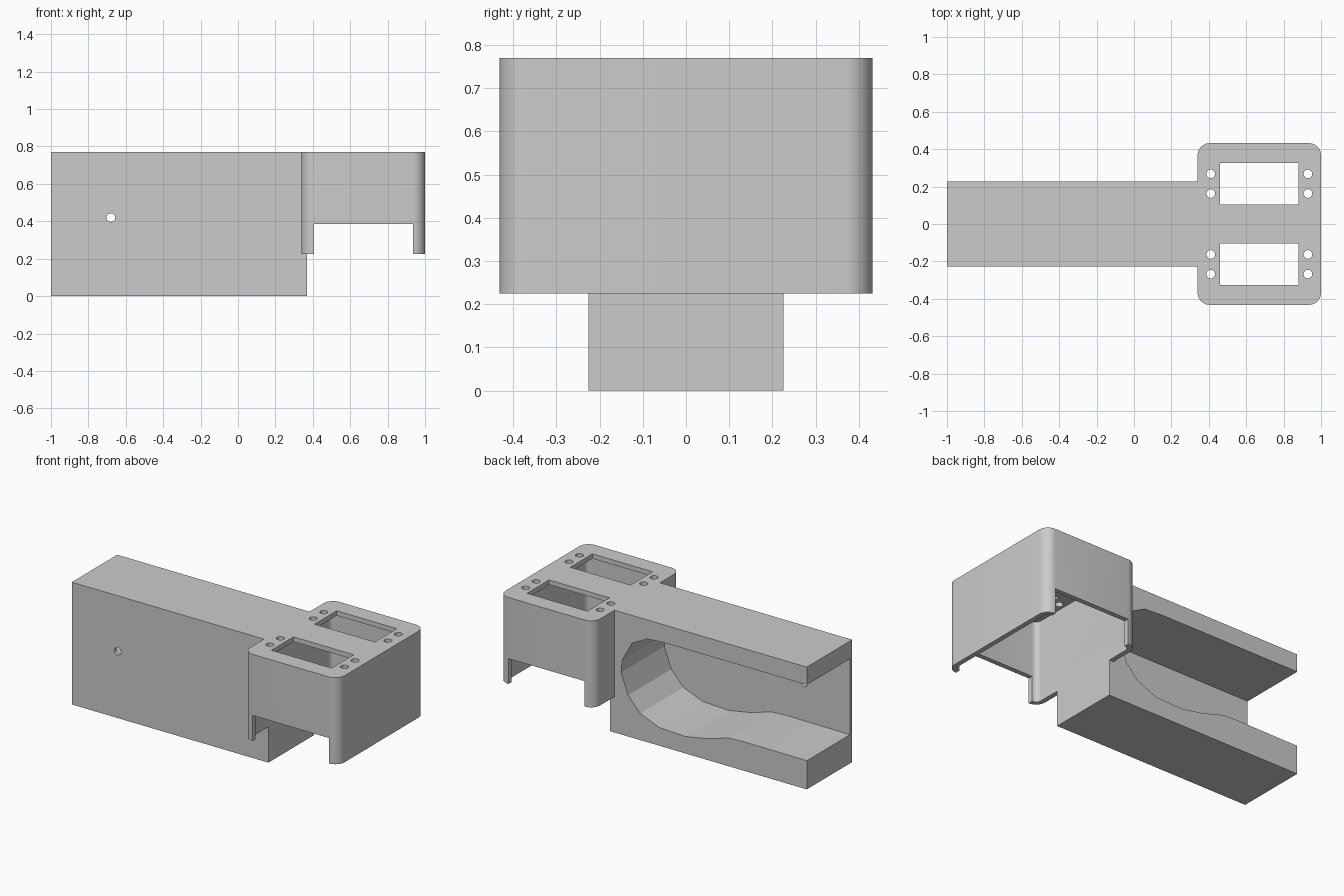
import bpy, bmesh, math
from mathutils import Matrix

if "Cube" in bpy.data.objects:
    bpy.data.objects.remove(bpy.data.objects["Cube"])


def prism(name, points, lo, hi, axis='Z'):
    """Extrude a 2D outline: (x, y) along z, or (x, z) along y."""
    place = (lambda a, b, t: (a, b, t)) if axis == 'Z' else (lambda a, b, t: (a, t, b))
    bm = bmesh.new()
    low = [bm.verts.new(place(a, b, lo)) for a, b in points]
    high = [bm.verts.new(place(a, b, hi)) for a, b in points]
    bm.faces.new(low)
    bm.faces.new(high)
    n = len(points)
    for i in range(n):
        j = (i + 1) % n
        bm.faces.new((low[i], low[j], high[j], high[i]))
    bmesh.ops.recalc_face_normals(bm, faces=bm.faces)
    mesh = bpy.data.meshes.new(name)
    bm.to_mesh(mesh)
    bm.free()
    obj = bpy.data.objects.new(name, mesh)
    bpy.context.collection.objects.link(obj)
    return obj


def rect(x0, x1, y0, y1):
    return [(x0, y0), (x1, y0), (x1, y1), (x0, y1)]


def rounded_rect(x0, x1, y0, y1, r, steps=10):
    pts = []
    corners = [(x1 - r, y1 - r), (x0 + r, y1 - r), (x0 + r, y0 + r), (x1 - r, y0 + r)]
    for k, (cx, cy) in enumerate(corners):
        for i in range(steps + 1):
            a = math.pi / 2 * (k + i / steps)
            pts.append((cx + r * math.cos(a), cy + r * math.sin(a)))
    return pts


def circle(cx, cy, r, n=40):
    return [(cx + r * math.cos(2 * math.pi * i / n),
             cy + r * math.sin(2 * math.pi * i / n)) for i in range(n)]


def combine(target, tool, operation='DIFFERENCE'):
    """Apply a boolean and discard the tool object."""
    mod = target.modifiers.new(tool.name, 'BOOLEAN')
    mod.operation = operation
    mod.solver = 'EXACT'
    mod.object = tool
    bpy.context.view_layer.objects.active = target
    bpy.ops.object.modifier_apply(modifier=mod.name)
    bpy.data.objects.remove(tool, do_unlink=True)


TOP = 0.77

# Mounting head joined to the long arm
bracket = prism("mounting_bracket", rounded_rect(0.34, 1.0, -0.432, 0.432, 0.065), 0.225, TOP)
combine(bracket, prism("arm", rect(-1.0, 0.385, -0.226, 0.226), 0.0, TOP), 'UNION')

# Hollow inside of the head, also trimming the arm end flush
combine(bracket, prism("head_cavity", rounded_rect(0.37, 0.97, -0.402, 0.402, 0.035), -0.1, TOP - 0.03))

# Side openings between the corner legs
combine(bracket, prism("leg_gap", rect(0.405, 0.935, 0.1, 0.385), -0.6, 0.6, 'Y'))

# Arm pocket, open at the back and the left end
pocket = [(-1.1, 0.18), (-0.56, 0.183), (-0.455, 0.178), (-0.31, 0.135), (-0.154, 0.107),
          (0.028, 0.115), (0.161, 0.168), (0.245, 0.26), (0.294, 0.39), (0.287, 0.47),
          (0.217, 0.596), (0.112, 0.65), (0.0, 0.658), (-1.1, 0.658)]
combine(bracket, prism("arm_pocket", pocket, -0.204, 0.5, 'Y'))

# Pin hole in the thin front wall
combine(bracket, prism("pin_hole", circle(-0.68, 0.42, 0.023), -0.4, 0.0, 'Y'))

# Rectangular windows and screw holes in the top plate
for side in (-1, 1):
    y0, y1 = sorted((side * 0.105, side * 0.325))
    combine(bracket, prism("window", rect(0.46, 0.88, y0, y1), 0.6, 0.9))
    for x in (0.41, 0.93):
        for y in (0.163, 0.268):
            combine(bracket, prism("screw_hole", circle(x, side * y, 0.023), 0.6, 0.9))

# Smooth the rounded corners, keep the pocket facets
bpy.ops.object.select_all(action='DESELECT')
bracket.select_set(True)
bpy.context.view_layer.objects.active = bracket
bpy.ops.object.shade_smooth_by_angle(angle=math.radians(12))
